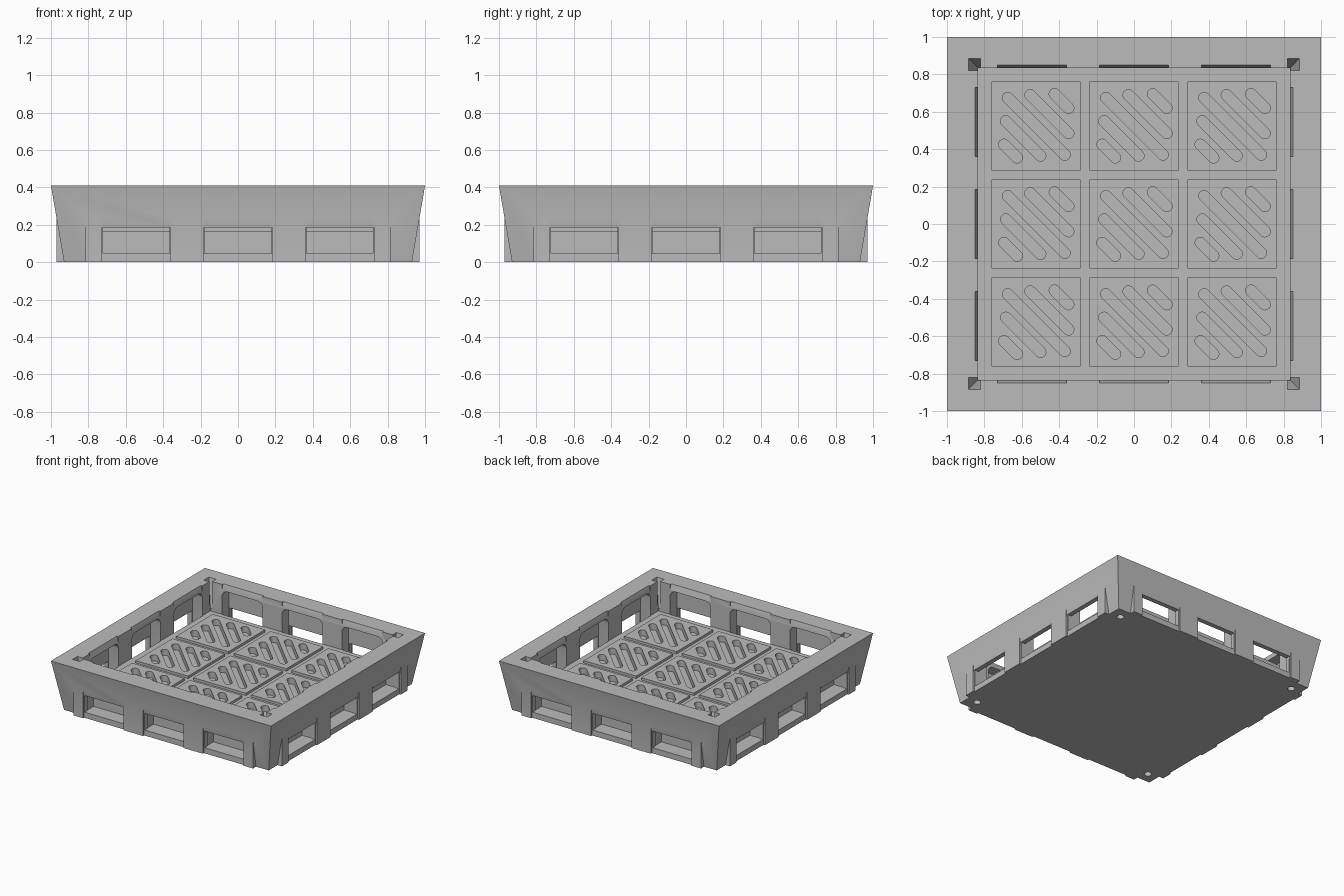
import bpy, bmesh, math
from mathutils import Vector, Matrix

cube = bpy.data.objects.get("Cube")
if cube:
    bpy.data.objects.remove(cube)

grey = bpy.data.materials.new("plain grey")
grey.use_nodes = True
grey.diffuse_color = (0.5, 0.5, 0.5, 1)
grey.node_tree.nodes["Principled BSDF"].inputs["Base Color"].default_value = (0.5, 0.5, 0.5, 1)

TOP, FLOOR, PANEL = 0.41, 0.165, 0.185
INNER, FOOT = 0.835, 0.93
BAYS = (-0.545, 0, 0.545)


def prism(bm, points, sweep, turn=0):
    """Sweep a flat outline along a vector, then turn it about z."""
    rot = Matrix.Rotation(turn, 3, 'Z')
    face = bm.faces.new([bm.verts.new(rot @ Vector(p)) for p in points])
    extruded = bmesh.ops.extrude_face_region(bm, geom=[face])
    verts = [g for g in extruded["geom"] if isinstance(g, bmesh.types.BMVert)]
    bmesh.ops.translate(bm, vec=rot @ Vector(sweep), verts=verts)


def box(bm, x0, x1, y0, y1, z0, z1, turn=0):
    prism(bm, [(x0, y0, z0), (x1, y0, z0), (x1, y1, z0), (x0, y1, z0)], (0, 0, z1 - z0), turn)


def taper(bm, low, high, z0, z1, turn=0):
    """Box whose lower and upper squares (min, max) differ."""
    rot = Matrix.Rotation(turn, 3, 'Z')
    rings = []
    for (a, b), z in ((low, z0), (high, z1)):
        rings.append([bm.verts.new(rot @ Vector(p)) for p in ((a, a, z), (b, a, z), (b, b, z), (a, b, z))])
    for ring in rings:
        bm.faces.new(ring)
    for i in range(4):
        j = (i + 1) % 4
        bm.faces.new((rings[0][i], rings[0][j], rings[1][j], rings[1][i]))


def make(name, bm):
    bmesh.ops.recalc_face_normals(bm, faces=bm.faces[:])
    mesh = bpy.data.meshes.new(name)
    bm.to_mesh(mesh)
    bm.free()
    obj = bpy.data.objects.new(name, mesh)
    bpy.context.collection.objects.link(obj)
    mesh.materials.append(grey)
    return obj


def combine(obj, other, operation):
    mod = obj.modifiers.new("combine", 'BOOLEAN')
    mod.object, mod.operation = other, operation
    mod.solver, mod.use_self = 'EXACT', True
    other.hide_render = True
    bpy.context.view_layer.update()
    result = bpy.data.meshes.new_from_object(obj.evaluated_get(bpy.context.evaluated_depsgraph_get()))
    obj.modifiers.clear()
    obj.data = result


turns = [k * math.pi / 2 for k in range(4)]

# Tapered outer body
bm = bmesh.new()
taper(bm, (-FOOT, FOOT), (-1, 1), 0, TOP)
tray = make("tray", bm)

# Upright skirts with shallow pillars between the bays
bm = bmesh.new()
for turn in turns:
    outline = [(-0.815, 0.9, 0), (-0.815, 0.97, 0)]
    for c in BAYS:
        outline += [(c - 0.185, 0.97, 0), (c - 0.185, 0.957, 0), (c + 0.185, 0.957, 0), (c + 0.185, 0.97, 0)]
    outline += [(0.815, 0.97, 0), (0.815, 0.9, 0)]
    prism(bm, outline, (0, 0, 0.25), turn)
skirts = make("skirt_helper", bm)
combine(tray, skirts, 'UNION')

# Cutters: basin, wall pockets, windows, rim notches, corner notches, foot holes
bm = bmesh.new()
box(bm, -INNER, INNER, -INNER, INNER, FLOOR, 0.5)
for turn in turns:
    for c in BAYS:
        h, r, top = 0.185, 0.05, 0.36
        pocket = [(c - h, INNER - 0.002, 0.045), (c + h, INNER - 0.002, 0.045)]
        for side, start in ((1, 0), (-1, math.pi / 2)):
            for i in range(6):
                a = start + i * math.pi / 10
                pocket.append((c + side * (h - r) + r * math.cos(a), INNER - 0.002, top - r + r * math.sin(a)))
        prism(bm, pocket, (0, 0.09, 0), turn)
        box(bm, c - 0.178, c + 0.178, 0.9, 1.05, 0.046, 0.185, turn)
        prism(bm, [(c - h, 0.82, 0.365), (c - h, INNER, 0.365), (c - h, 0.852, 0.42), (c - h, 0.82, 0.42)],
              (2 * h, 0, 0), turn)
    taper(bm, (0.82, INNER + 0.001), (0.82, 0.885), FLOOR + 0.02, TOP + 0.001, turn)
    ring = [2 * math.pi * i / 24 for i in range(24)]
    prism(bm, [(0.84 + 0.028 * math.cos(a), 0.84 + 0.028 * math.sin(a), -0.05) for a in ring],
          (0, 0, 0.2), turn)
openings = make("opening_helper", bm)
combine(tray, openings, 'DIFFERENCE')

# Nine raised floor panels and their diagonal slots
panels, slots = bmesh.new(), bmesh.new()
SLOTS = (((-0.15, 0.15), (0.155, -0.155)), ((-0.03, 0.165), (0.175, -0.04)), ((0.1, 0.17), (0.175, 0.095)),
         ((-0.16, 0.025), (0.025, -0.16)), ((-0.17, -0.1), (-0.1, -0.17)))
for px in (-0.525, 0, 0.525):
    for py in (-0.525, 0, 0.525):
        box(panels, px - 0.238, px + 0.238, py - 0.238, py + 0.238, FLOOR - 0.01, PANEL)
        for ends in SLOTS:
            outline = []
            for (ex, ey), start in zip(ends, (math.pi / 4, -3 * math.pi / 4)):
                for i in range(9):
                    a = start + i * math.pi / 8
                    outline.append((px + ex + 0.029 * math.cos(a), py + ey + 0.029 * math.sin(a), 0.135))
            prism(slots, outline, (0, 0, 0.1))
floor_panels = make("floor_panels", panels)
slot_cutter = make("slot_helper", slots)
combine(floor_panels, slot_cutter, 'DIFFERENCE')
combine(tray, slot_cutter, 'DIFFERENCE')

# Remove helpers and shade the rounded edges
for helper in (skirts, openings, slot_cutter):
    bpy.data.objects.remove(helper)
for obj in (tray, floor_panels):
    bpy.ops.object.select_all(action='DESELECT')
    obj.select_set(True)
    bpy.context.view_layer.objects.active = obj
    bpy.ops.object.shade_smooth_by_angle(angle=math.radians(30))
